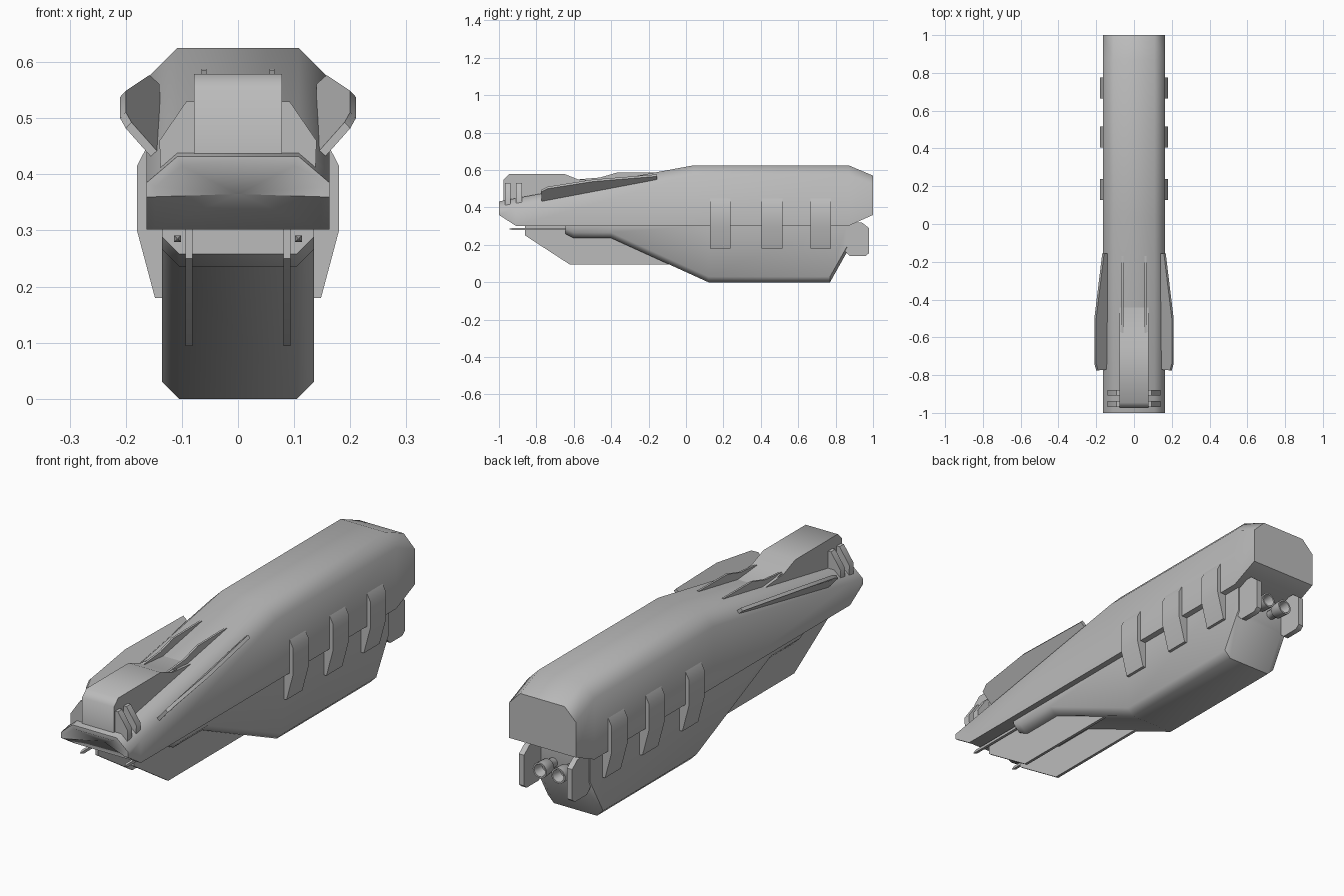
import bpy, bmesh, math

if "Cube" in bpy.data.objects:
    bpy.data.objects.remove(bpy.data.objects["Cube"], do_unlink=True)

GREY = (0.5, 0.5, 0.5, 1)
metal = bpy.data.materials.new("hull grey")
metal.use_nodes = True
metal.diffuse_color = GREY
metal.node_tree.nodes["Principled BSDF"].inputs["Base Color"].default_value = GREY


def build(name, verts, faces, mirror=False, angle=50):
    """Mesh object with tidy normals, optional mirror in x and smooth shading."""
    bm = bmesh.new()
    vs = [bm.verts.new(v) for v in verts]
    for f in faces:
        bm.faces.new([vs[i] for i in f])
    bmesh.ops.recalc_face_normals(bm, faces=bm.faces)
    mesh = bpy.data.meshes.new(name)
    bm.to_mesh(mesh)
    bm.free()
    mesh.materials.append(metal)
    ob = bpy.data.objects.new(name, mesh)
    bpy.context.collection.objects.link(ob)
    bpy.ops.object.select_all(action='DESELECT')
    ob.select_set(True)
    bpy.context.view_layer.objects.active = ob
    bpy.ops.object.shade_smooth_by_angle(angle=math.radians(angle))
    if mirror:
        ob.modifiers.new("Mirror", 'MIRROR')
    return ob


def rings(sections):
    """Vertices and side faces joining equal-length closed sections."""
    n = len(sections[0])
    verts = [p for s in sections for p in s]
    faces = [(r * n + i, r * n + (i + 1) % n, (r + 1) * n + (i + 1) % n, (r + 1) * n + i)
             for r in range(len(sections) - 1) for i in range(n)]
    return verts, faces


def loft(name, sections, **kw):
    verts, faces = rings(sections)
    n = len(sections[0])
    faces += [tuple(range(n)), tuple(range(len(verts) - n, len(verts)))]
    return build(name, verts, faces, **kw)


def side_plate(name, profile, x0, x1, **kw):
    """Profile in y, z extruded across x."""
    return loft(name, [[(x, y, z) for y, z in profile] for x in (x0, x1)], **kw)


def cross_plate(name, profile, y0, y1, **kw):
    """Profile in x, z extruded along y."""
    return loft(name, [[(x, y, z) for x, z in profile] for y in (y0, y1)], **kw)


# Upper hull: chamfered loft with an open, undercut nose
def hull_section(y, low, shoulder, top, w=0.163, t=0.108):
    half = [(w, low), (w, shoulder), (t, top)]
    return [(x, y, z) for x, z in half] + [(-x, y, z) for x, z in reversed(half)]


verts, faces = rings([
    hull_section(-1, 0.36, 0.385, 0.432),
    hull_section(-0.91, 0.302, 0.401, 0.449),
    hull_section(0.04, 0.302, 0.57, 0.625),
    hull_section(0.87, 0.302, 0.57, 0.625),
    hull_section(1, 0.36, 0.515, 0.57)])
faces.remove((5, 0, 6, 11))
n = len(verts)
faces.append(tuple(range(n - 6, n)))
# Nose rim, then the sunken face behind it
verts += hull_section(-1, 0.36, 0.378, 0.415, 0.148, 0.1)
verts += [(0.148, -0.91, 0.302), (-0.148, -0.91, 0.302), (0, -0.94, 0.365)]
faces += [(i, i + 1, n + i + 1, n + i) for i in range(5)]
faces += [(0, n, n + 6, 6), (5, 11, n + 7, n + 5), (6, n + 6, n + 7, 11)]
loop = [n + 6] + list(range(n, n + 6)) + [n + 7]
faces += [(loop[i], loop[(i + 1) % 8], n + 8) for i in range(8)]
build("upper_hull", verts, faces)


# Lower hull: keel with chamfered bottom edges
def keel_section(y, low, w=0.135, c=0.105):
    half = [(c, low), (w, low + 0.03), (w, 0.305)]
    return [(x, y, z) for x, z in half] + [(-x, y, z) for x, z in reversed(half)]


loft("lower_hull", [keel_section(y, z) for y, z in (
    (-0.645, 0.258), (-0.6, 0.236), (-0.4, 0.236), (0.12, 0), (0.77, 0), (0.86, 0.16))])

# Thin twin fins under the nose
side_plate("chin_fin", [(-0.86, 0.305), (-0.86, 0.25), (-0.62, 0.094), (-0.05, 0.094),
                        (-0.05, 0.305)], 0.081, 0.094, mirror=True)

# Gun barrels with pointed muzzles
square = [(1, 1), (-1, 1), (-1, -1), (1, -1)]
loft("gun_barrel", [[(0.108 + a * r, y, 0.285 + b * r) for a, b in square]
                    for y, r in ((-0.945, 0.001), (-0.925, 0.006), (-0.63, 0.006))],
     mirror=True)

# Side ribs
rib = [(0.12, 0.18), (0.148, 0.18), (0.18, 0.30), (0.18, 0.415), (0.161, 0.452), (0.12, 0.452)]
for i, y in enumerate((0.182, 0.46, 0.72)):
    cross_plate(f"side_rib_{i + 1}", rib, y - 0.055, y + 0.055, mirror=True)

# Canopy on the nose
side_plate("canopy", [(-0.975, 0.42), (-0.975, 0.55), (-0.945, 0.579), (-0.65, 0.579),
                      (-0.57, 0.547), (-0.43, 0.535), (-0.43, 0.42)], -0.078, 0.078)

# Cheek plates beside the canopy
cheek = [(0.06, 0.405), (0.138, 0.405), (0.14, 0.46), (0.092, 0.53), (0.06, 0.53)]
for i, y in enumerate((-0.953, -0.893)):
    cross_plate(f"cheek_plate_{i + 1}", cheek, y - 0.015, y + 0.015, mirror=True)

# Slim ridges behind the canopy
side_plate("long_ridge", [(-0.6, 0.48), (-0.6, 0.548), (-0.46, 0.56), (-0.37, 0.586),
                          (-0.17, 0.588), (-0.17, 0.56)], 0.056, 0.065, mirror=True)
side_plate("short_ridge", [(-0.6, 0.48), (-0.6, 0.545), (-0.55, 0.55), (-0.48, 0.53),
                           (-0.48, 0.5)], 0.065, 0.074, mirror=True)

# Upswept side blades
blade = [(0.145, -0.77, 0.42), (0.2, -0.775, 0.482), (0.21, -0.74, 0.5),
         (0.21, -0.5, 0.538), (0.168, -0.155, 0.566), (0.15, -0.155, 0.55)]
loft("side_blade", [blade, [(x - 0.01, y, z + 0.011) for x, y, z in blade]], mirror=True)

# Tail plates and hollow thrusters
side_plate("tail_plate", [(0.84, 0.32), (0.94, 0.32), (0.978, 0.29), (0.978, 0.155),
                          (0.96, 0.14), (0.875, 0.14), (0.84, 0.175)],
           0.105, 0.13, mirror=True)
steps = [(0.84, 0.02), (0.89, 0.022), (0.9, 0.032), (0.955, 0.034), (0.955, 0.027), (0.91, 0.02)]
loft("thruster", [[(0.045 + r * math.cos(k * math.pi / 8), y, 0.23 + r * math.sin(k * math.pi / 8))
                   for k in range(16)] for y, r in steps], mirror=True)
